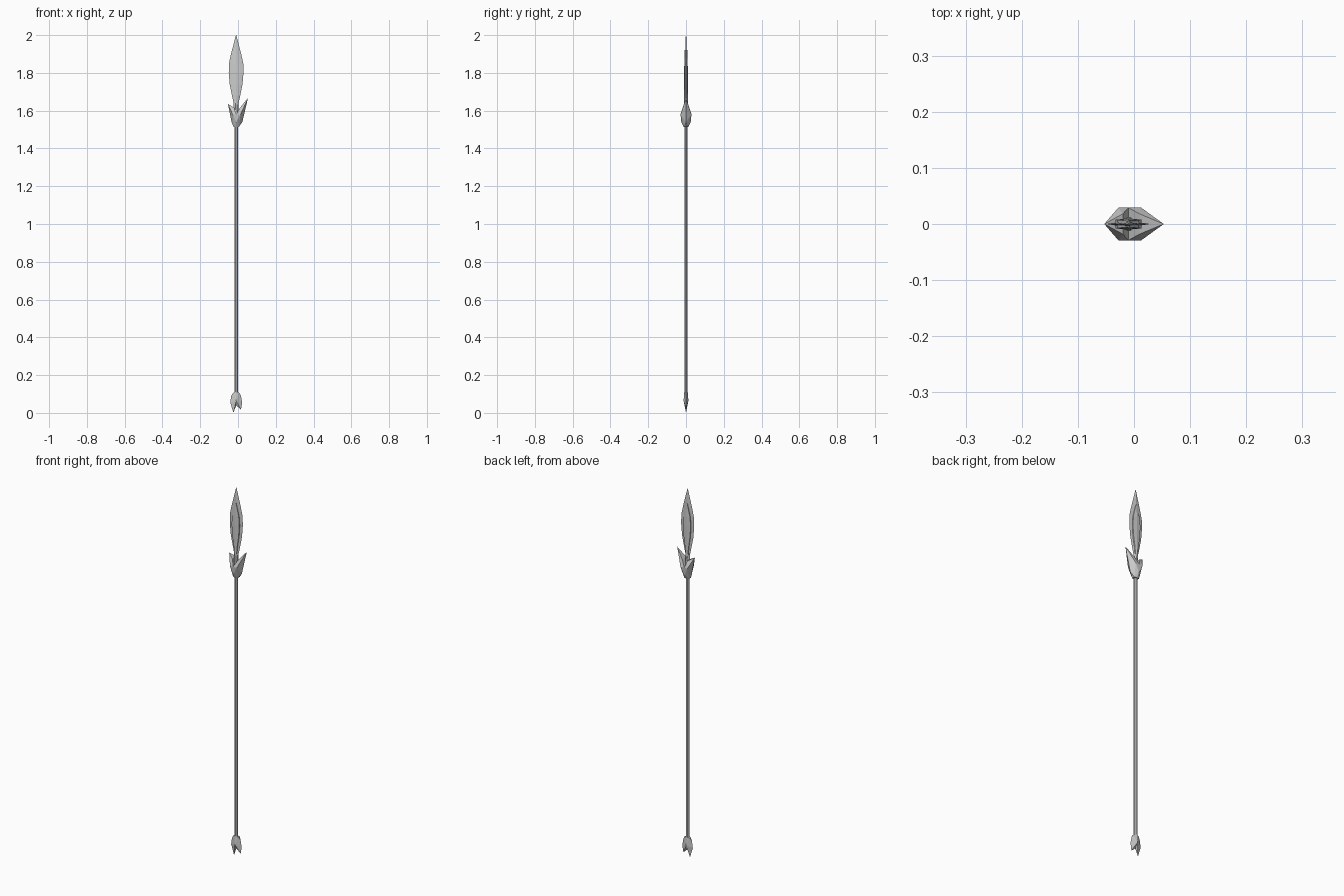
import bpy
import bmesh
import math

CX = -0.01  # axis of the shaft and blade


def finish(name, bm):
    bmesh.ops.recalc_face_normals(bm, faces=bm.faces)
    mesh = bpy.data.meshes.new(name)
    bm.to_mesh(mesh)
    bm.free()
    obj = bpy.data.objects.new(name, mesh)
    bpy.context.collection.objects.link(obj)
    return obj


def loft(name, section, stations):
    """Stack a unit cross-section at (z, half width, half depth) stations."""
    bm = bmesh.new()
    rings = [[bm.verts.new((CX + u * w, v * d, z)) for u, v in section]
             for z, w, d in stations]
    n = len(section)
    for a, b in zip(rings, rings[1:]):
        for i in range(n):
            j = (i + 1) % n
            bm.faces.new((a[i], a[j], b[j], b[i]))
    bm.faces.new(rings[0])
    bm.faces.new(rings[-1])
    return finish(name, bm)


def hull(name, points):
    """Faceted solid around points mirrored front to back."""
    bm = bmesh.new()
    for x, y, z in points:
        for s in ((1, -1) if y else (1,)):
            bm.verts.new((x, s * y, z))
    bmesh.ops.convex_hull(bm, input=bm.verts)
    loose = [v for v in bm.verts if not v.link_faces]
    bmesh.ops.delete(bm, geom=loose, context='VERTS')
    return finish(name, bm)


octagon = [(math.cos(math.radians(22.5 + 45 * i)) / 0.924,
            math.sin(math.radians(22.5 + 45 * i)) / 0.924) for i in range(8)]
diamond = [(1, 0), (0, 1), (-1, 0), (0, -1)]
plate = [(1, -0.8), (1, 0.8), (0, 1), (-1, 0.8), (-1, -0.8), (0, -1)]

# Shaft and the neck that carries the blade
loft("shaft", octagon, [(0.09, 0.009, 0.008), (1.60, 0.009, 0.008)])
loft("blade_neck", octagon, [(1.56, 0.013, 0.012), (1.63, 0.010, 0.010), (1.67, 0.007, 0.007)])

# Leaf blade with a sharp edge
loft("blade", diamond, [
    (1.58, 0.014, 0.006), (1.64, 0.013, 0.006), (1.68, 0.022, 0.006),
    (1.74, 0.034, 0.006), (1.80, 0.039, 0.006), (1.85, 0.038, 0.005),
    (1.90, 0.027, 0.004), (1.95, 0.014, 0.003), (2.00, 0.001, 0.001)])

# Raised inner leaf showing on both faces
loft("blade_ridge", plate, [
    (1.62, 0.005, 0.010), (1.68, 0.010, 0.010), (1.74, 0.019, 0.010),
    (1.80, 0.023, 0.010), (1.85, 0.019, 0.009), (1.92, 0.001, 0.007)])

# Collar: two uneven upswept barbs with rounded flanks
hull("collar_barb_left", [
    (CX, 0.012, 1.513), (-0.024, 0.008, 1.515), (-0.034, 0, 1.54),
    (CX, 0.025, 1.54), (CX, 0.029, 1.58), (-0.028, 0.029, 1.58),
    (-0.020, 0.018, 1.615), (-0.053, 0, 1.635)])
hull("collar_barb_right", [
    (CX, 0.012, 1.513), (0.005, 0.008, 1.515), (0.023, 0, 1.54),
    (CX, 0.025, 1.54), (CX, 0.029, 1.58), (0.013, 0.029, 1.58),
    (0.010, 0.018, 1.615), (0.053, 0, 1.667)])

# Butt: two uneven downswept points
hull("butt_point_left", [
    (CX, 0.009, 0.11), (-0.026, 0.005, 0.106), (-0.036, 0, 0.09),
    (CX, 0.013, 0.065), (-0.041, 0, 0.055), (CX, 0, 0.04), (-0.024, 0, 0.0)])
hull("butt_point_right", [
    (CX, 0.009, 0.11), (0.007, 0.005, 0.106), (0.016, 0, 0.09),
    (CX, 0.013, 0.065), (0.021, 0, 0.060), (0.019, 0, 0.03),
    (CX, 0, 0.04), (0.015, 0, 0.018)])
